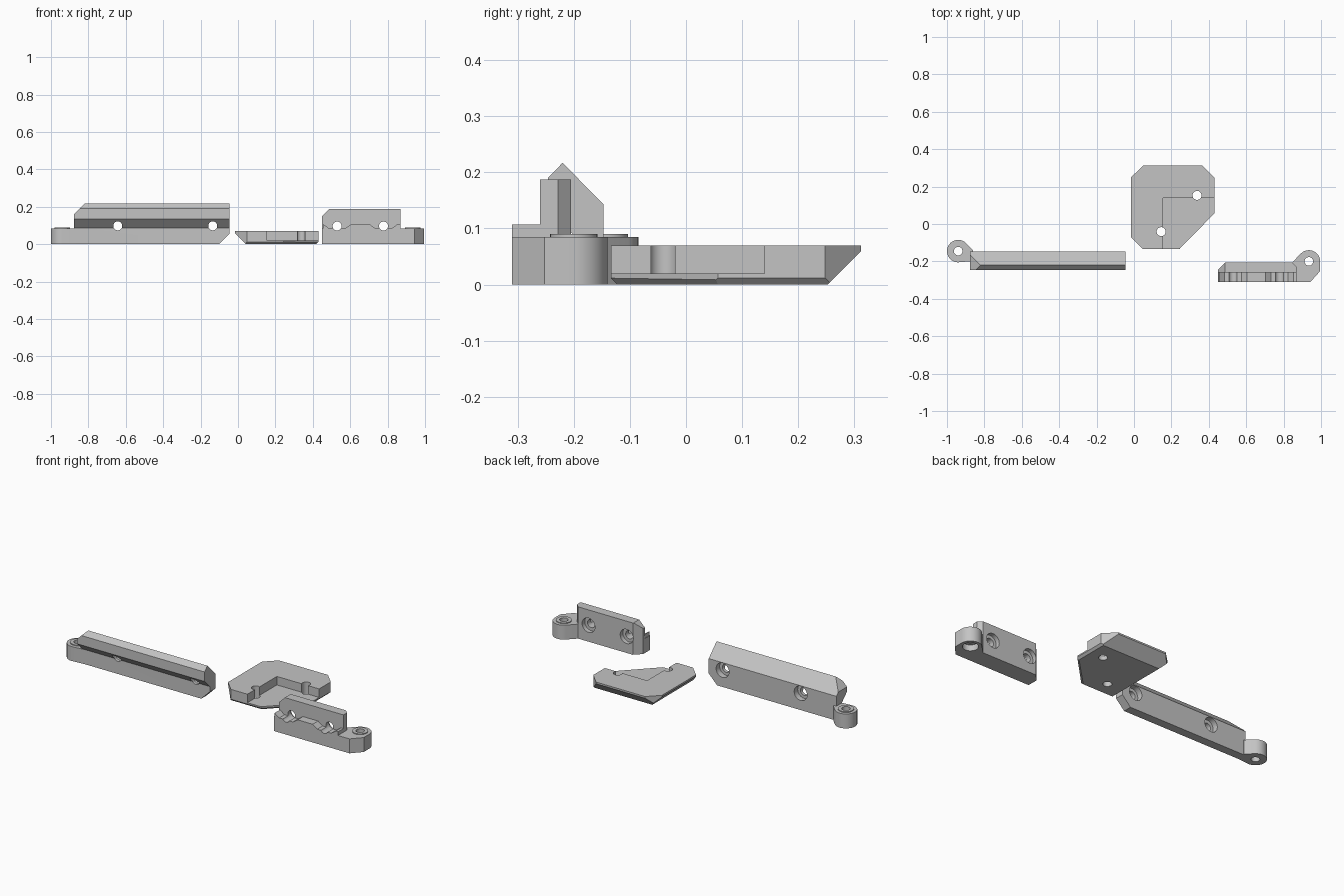
import bpy, bmesh, math
from mathutils import Vector

if "Cube" in bpy.data.objects:
    bpy.data.objects.remove(bpy.data.objects["Cube"])

grey = bpy.data.materials.new("grey_plastic")
grey.diffuse_color = (0.55, 0.55, 0.55, 1)
grey.use_nodes = True
grey.node_tree.nodes["Principled BSDF"].inputs["Base Color"].default_value = grey.diffuse_color


def prism(name, pts, axis, lo, hi):
    """Extrude a 2D outline along x, y or z."""
    place = {'x': lambda a, b, t: (t, a, b),
             'y': lambda a, b, t: (a, t, b),
             'z': lambda a, b, t: (a, b, t)}[axis]
    bm = bmesh.new()
    face = bm.faces.new([bm.verts.new(place(a, b, lo)) for a, b in pts])
    ext = bmesh.ops.extrude_face_region(bm, geom=[face])
    step = Vector(place(0, 0, hi - lo))
    bmesh.ops.translate(bm, vec=step,
                        verts=[g for g in ext['geom'] if isinstance(g, bmesh.types.BMVert)])
    bmesh.ops.recalc_face_normals(bm, faces=bm.faces)
    me = bpy.data.meshes.new(name)
    bm.to_mesh(me)
    bm.free()
    me.materials.append(grey)
    ob = bpy.data.objects.new(name, me)
    bpy.context.collection.objects.link(ob)
    return ob


def arc(cx, cy, r, a0, a1, n):
    angles = [math.radians(a0 + (a1 - a0) * i / n) for i in range(n + 1)]
    return [(cx + r * math.cos(a), cy + r * math.sin(a)) for a in angles]


def cylinder(cx, cy, r, axis, lo, hi):
    return prism("cylinder", arc(cx, cy, r, 0, 360, 32)[:-1], axis, lo, hi)


def slice_off(ob, point, normal):
    """Cut away everything on the normal side of a plane."""
    bm = bmesh.new()
    bm.from_mesh(ob.data)
    cut = bmesh.ops.bisect_plane(bm, geom=bm.verts[:] + bm.edges[:] + bm.faces[:], dist=1e-5,
                                 plane_co=point, plane_no=normal, clear_outer=True)
    edges = [g for g in cut['geom_cut'] if isinstance(g, bmesh.types.BMEdge)]
    bmesh.ops.holes_fill(bm, edges=edges, sides=0)
    bmesh.ops.recalc_face_normals(bm, faces=bm.faces)
    bm.to_mesh(ob.data)
    bm.free()


def combine(ob, others, operation):
    for other in others:
        mod = ob.modifiers.new("bool", 'BOOLEAN')
        mod.operation, mod.solver, mod.object = operation, 'EXACT', other
        bpy.context.view_layer.update()
        ob_eval = ob.evaluated_get(bpy.context.evaluated_depsgraph_get())
        me = bpy.data.meshes.new_from_object(ob_eval)
        ob.modifiers.clear()
        ob.data = me
        bpy.data.objects.remove(other)


def smooth(ob):
    bpy.ops.object.select_all(action='DESELECT')
    bpy.context.view_layer.objects.active = ob
    ob.select_set(True)
    bpy.ops.object.shade_smooth_by_angle(angle=math.radians(25))


# Long rail: pointed top, overhanging front, chamfered ends
rail = prism("long_rail", [(-0.147, 0), (-0.147, 0.143), (-0.22, 0.217), (-0.246, 0.19),
                           (-0.246, 0.134), (-0.198, 0.086), (-0.198, 0)], 'x', -0.876, -0.045)
slice_off(rail, (-0.82, 0, 0.217), (-1, 0, 1))
slice_off(rail, (-0.1, 0, 0), (1, 0, -1))
# Rail mounting ear with a low boss
rail_ear = prism("rail_ear", arc(-0.94, -0.145, 0.06, 45, 270, 28)
                 + [(-0.86, -0.198), (-0.86, -0.141)], 'z', 0, 0.085)
combine(rail, [rail_ear, cylinder(-0.94, -0.145, 0.042, 'z', 0.05, 0.09)], 'UNION')
# Rail screw holes with rear counterbores
cuts = [cylinder(-0.94, -0.145, 0.023, 'z', -0.1, 0.3)]
for x in (-0.643, -0.135):
    cuts += [cylinder(x, 0.098, 0.024, 'y', -0.4, 0),
             cylinder(x, 0.098, 0.042, 'y', -0.18, 0)]
combine(rail, cuts, 'DIFFERENCE')

# Corner plate: clipped outline, wide bottom chamfers left and back, narrow ones elsewhere
plate = prism("corner_plate", [(-0.017, 0.248), (0.048, 0.312), (0.367, 0.312), (0.43, 0.248),
                               (0.43, 0.057), (0.243, -0.134), (0.048, -0.134),
                               (-0.017, -0.069)], 'z', 0, 0.07)
slice_off(plate, (0.043, 0, 0), (-1, 0, -1))
slice_off(plate, (0, 0.252, 0), (0, 1, -1))
slice_off(plate, (0.418, 0, 0), (1, 0, -1))
slice_off(plate, (0, -0.122, 0), (0, -1, -1))
slice_off(plate, (0.43 - 0.012, 0.057, 0), (1, -1, -1.4))
# Corner recess and the two vertical holes on its walls
recess = prism("recess", [(0.155, 0.14), (0.6, 0.14), (0.6, -0.3), (0.155, -0.3)], 'z', 0.02, 0.2)
combine(plate, [recess, cylinder(0.145, -0.041, 0.024, 'z', -0.1, 0.2),
                cylinder(0.337, 0.153, 0.024, 'z', -0.1, 0.2)], 'DIFFERENCE')

# Short bracket: base with ear
bracket = prism("short_bracket", [(0.45, -0.31), (0.943, -0.31), (0.995, -0.252)]
                + arc(0.935, -0.2, 0.06, 0, 135, 20)
                + [(0.846, -0.205), (0.49, -0.205), (0.45, -0.245)], 'z', 0, 0.085)
# Bracket upright plate
upright = prism("upright", [(0.45, -0.26), (0.868, -0.26), (0.868, -0.228), (0.846, -0.205),
                            (0.49, -0.205), (0.45, -0.245)], 'z', 0.04, 0.187)
slice_off(upright, (0.487, 0, 0.187), (-1, 0, 1))
# Front ledge with a trough under each screw
ledge_pts = [(0.45, 0.04), (0.868, 0.04), (0.868, 0.107)]
for x in (0.778, 0.53):
    ledge_pts += [(x + 0.075, 0.107), (x + 0.045, 0.086), (x - 0.045, 0.086), (x - 0.075, 0.107)]
ledge = prism("ledge", ledge_pts, 'y', -0.31, -0.25)
combine(bracket, [upright, ledge, cylinder(0.935, -0.2, 0.042, 'z', 0.05, 0.09)], 'UNION')
# Bracket holes: ear, screws and rear counterbores
cuts = [cylinder(0.935, -0.2, 0.023, 'z', -0.1, 0.3),
        cylinder(0.935, -0.2, 0.042, 'z', -0.1, 0.035)]
for x in (0.53, 0.778):
    cuts += [cylinder(x, 0.097, 0.024, 'y', -0.4, 0),
             cylinder(x, 0.097, 0.042, 'y', -0.23, 0)]
combine(bracket, cuts, 'DIFFERENCE')

for part in (rail, plate, bracket):
    smooth(part)
